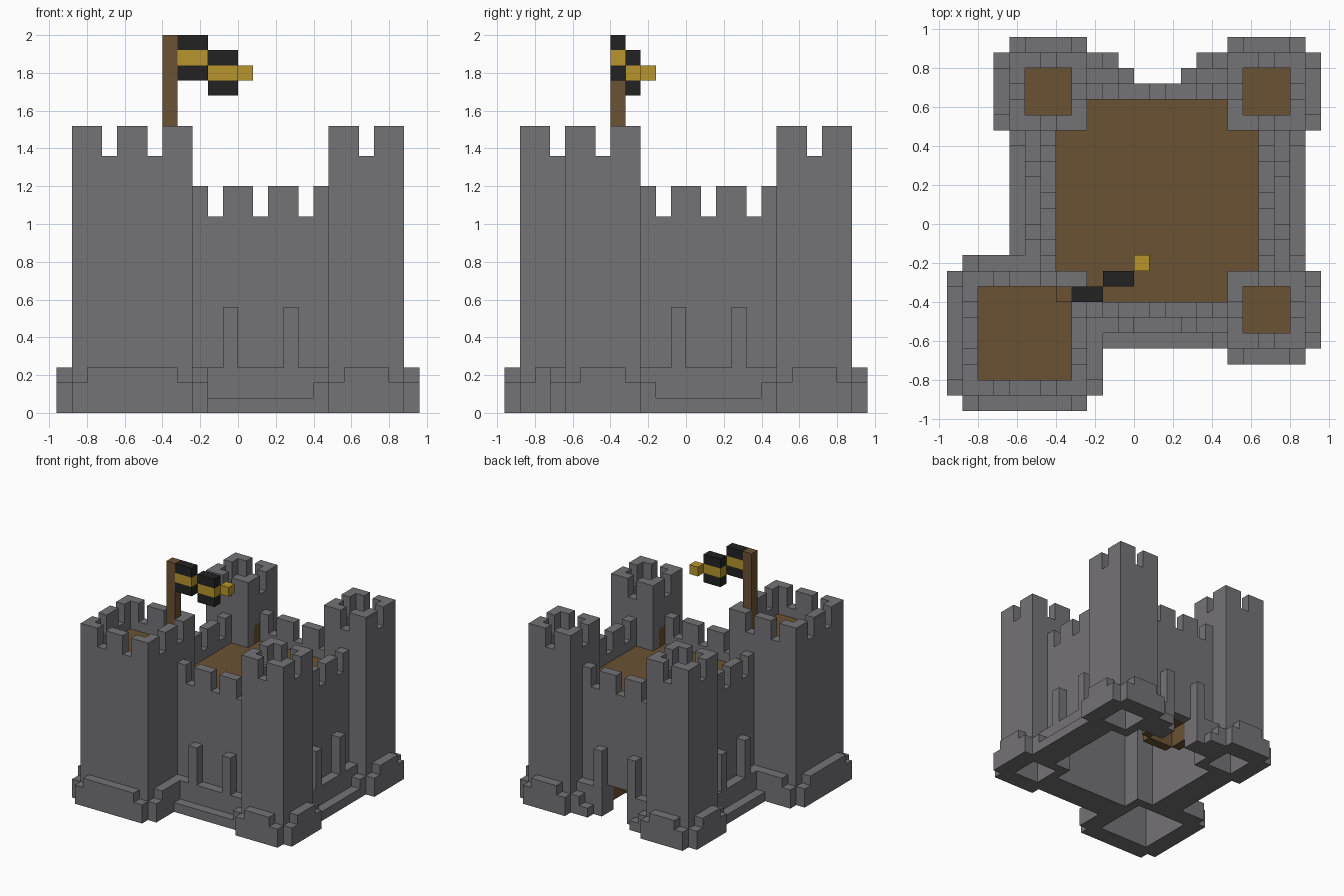
import bpy, bmesh
from mathutils import Vector

if "Cube" in bpy.data.objects:
    bpy.data.objects.remove(bpy.data.objects["Cube"])

U = 0.08  # edge length of one building block


def material(name, rgb):
    m = bpy.data.materials.new(name)
    m.diffuse_color = (*rgb, 1)
    m.use_nodes = True
    m.node_tree.nodes["Principled BSDF"].inputs["Base Color"].default_value = m.diffuse_color
    return m


STONE = material("stone grey", (0.175, 0.170, 0.182))
WOOD = material("wood brown", (0.147, 0.084, 0.033))
BLACK = material("flag black", (0.016, 0.016, 0.016))
GOLD = material("flag gold", (0.48, 0.30, 0.025))

cells = {}  # block position -> (part name, material)


def fill(part, mat, xs, ys, zs, keep=lambda i, j: True):
    """Fill a box of blocks; each range is (start, end)."""
    for i in range(*xs):
        for j in range(*ys):
            if keep(i, j):
                for k in range(*zs):
                    cells[i, j, k] = (part, mat)


def clear(xs, ys, zs):
    for i in range(*xs):
        for j in range(*ys):
            for k in range(*zs):
                cells.pop((i, j, k), None)


def turn(i, j, n):
    """Quarter turns around the courtyard centre."""
    for _ in range(n):
        i, j = 2 - j, i
    return i, j


TOWERS = {"front_left_tower": (-11, -11, 8), "front_right_tower": (6, -8, 5),
          "back_left_tower": (-8, 6, 5), "back_right_tower": (6, 6, 5)}


def in_tower(i, j):
    return any(x <= i < x + n and y <= j < y + n for x, y, n in TOWERS.values())


def in_yard(i, j):
    return -5 <= i < 8 and -5 <= j < 8


# Curtain walls with battlements, footing and pilasters, turned to four sides
for n, side in enumerate(("front", "right", "back", "left")):
    name = side + "_wall"
    for i in range(-3, 6):
        wall_top = 13 if i in (-2, 1, 4) else 15
        pilaster_top = 7 if i in (-1, 3) else 3
        for j, top in ((-6, wall_top), (-7, pilaster_top), (-8, 1)):
            a, b = turn(i, j, n)
            fill(name, STONE, (a, a + 1), (b, b + 1), (0, top))

# Towers: hollow shell, battlements, roof deck and stepped footing
for name, (x, y, n) in TOWERS.items():
    def shell(i, j):
        return i in (x, x + n - 1) or j in (y, y + n - 1)

    def merlon(i, j):
        on_x, on_y = j in (y, y + n - 1), i in (x, x + n - 1)
        return (on_x and (i - x) % 3 != 2) or (on_y and (j - y) % 3 != 2)

    fill(name, STONE, (x, x + n), (y, y + n), (0, 17), shell)
    fill(name, STONE, (x, x + n), (y, y + n), (17, 19), merlon)
    fill(name + "_deck", WOOD, (x + 1, x + n - 1), (y + 1, y + n - 1), (15, 16))
    for inset, top in ((0, 2), (1, 3)):
        long_x, long_y = (x + inset, x + n - inset), (y + inset, y + n - inset)
        for e in (-1, n):
            for xs, ys in ((long_x, (y + e, y + e + 1)), ((x + e, x + e + 1), long_y)):
                fill(name, STONE, xs, ys, (0, top),
                     lambda i, j: not in_yard(i, j) and (i, j, 3) not in cells)

# Courtyard deck and the small doors leading into each tower
fill("courtyard_deck", WOOD, (-5, 8), (-5, 8), (11, 12), lambda i, j: not in_tower(i, j))
for n in range(4):
    a, b = turn(6, -5, n)
    fill("tower_doors", WOOD, (a, a + 1), (b, b + 1), (12, 14))

# Gate opening in the back wall with a wooden porch behind it
clear((0, 3), (8, 11), (0, 3))
clear((-1, 4), (10, 11), (0, 1))
fill("gate_porch", WOOD, (0, 3), (5, 6), (1, 3))
for i in (-1, 3):
    fill("gate_porch", WOOD, (i, i + 1), (6, 8), (1, 3))
fill("gate_porch", WOOD, (0, 3), (5, 8), (3, 4))

# Flag pole and striped stepped flag
fill("flag_pole", WOOD, (-5, -4), (-5, -4), (16, 25))
for x, y, z in ((-4, -5, 22), (-2, -4, 21)):
    for k, mat in enumerate((BLACK, GOLD, BLACK)):
        fill("flag", mat, (x, x + 2), (y, y + 1), (z + k, z + k + 1))
fill("flag", GOLD, (0, 1), (-3, -2), (22, 23))


# Skin the exposed block sides, one object per part
AXES = [Vector(v) for v in ((1, 0, 0), (0, 1, 0), (0, 0, 1))]


def skin(part):
    bm, corners, mats = bmesh.new(), {}, []

    def vert(p):
        key = tuple(round(c) for c in p)
        if key not in corners:
            corners[key] = bm.verts.new(Vector(key) * U)
        return corners[key]

    for pos, (owner, mat) in cells.items():
        if owner != part:
            continue
        if mat not in mats:
            mats.append(mat)
        for a in range(3):
            u, v = AXES[(a + 1) % 3], AXES[(a + 2) % 3]
            for s in (0, 1):
                near = list(pos)
                near[a] += 2 * s - 1
                if tuple(near) in cells:
                    continue
                o = Vector(pos) + AXES[a] * s
                loop = [o, o + u, o + u + v, o + v]
                face = bm.faces.new([vert(p) for p in (loop if s else loop[::-1])])
                face.material_index = mats.index(mat)
    bmesh.ops.dissolve_limit(bm, angle_limit=0.01, verts=bm.verts[:],
                             edges=bm.edges[:], delimit={'MATERIAL'})
    mesh = bpy.data.meshes.new(part)
    bm.to_mesh(mesh)
    bm.free()
    for m in mats:
        mesh.materials.append(m)
    bpy.context.collection.objects.link(bpy.data.objects.new(part, mesh))


for part in dict.fromkeys(owner for owner, _ in cells.values()):
    skin(part)
